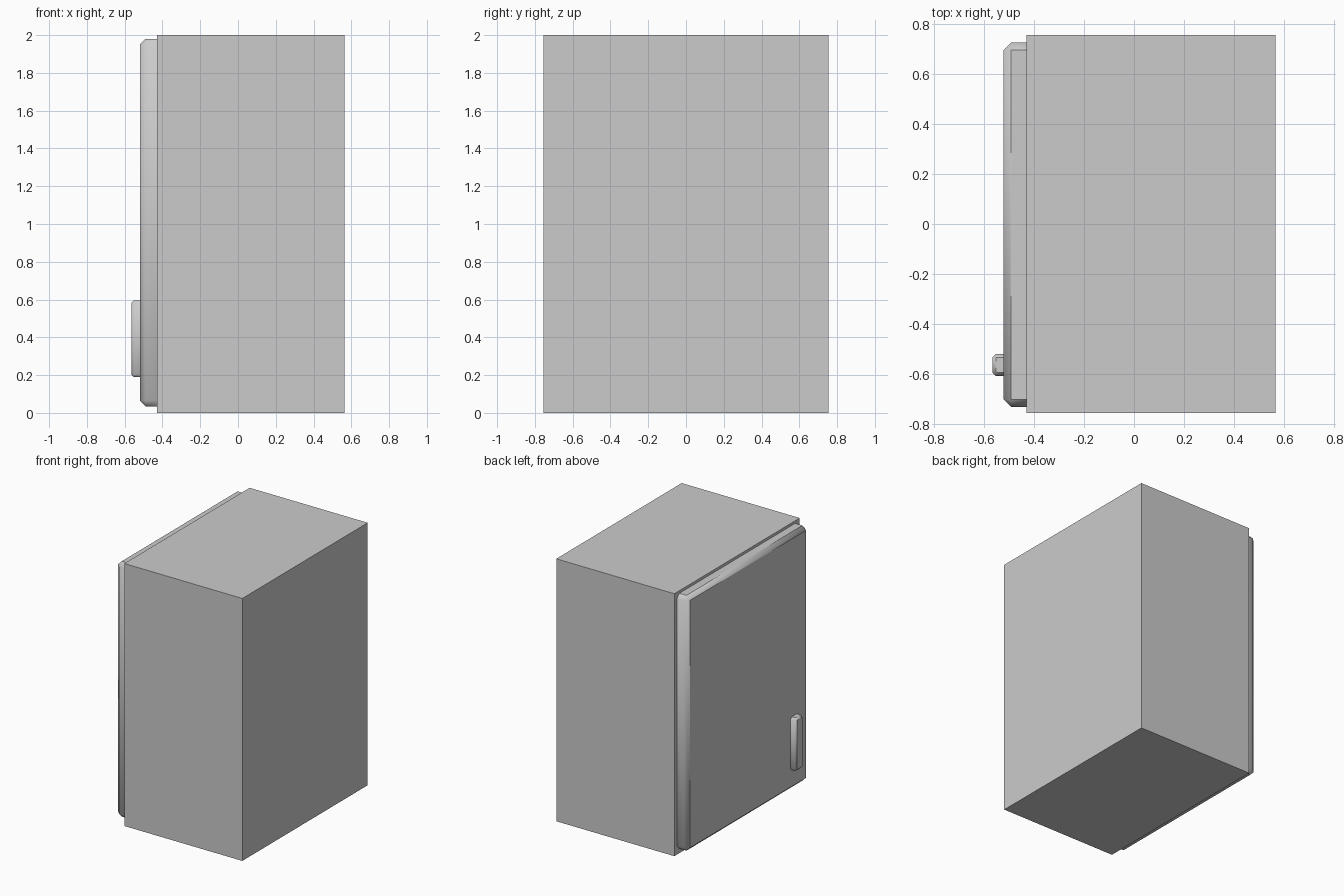
import bpy
import bmesh
from mathutils import Vector

# Remove the default cube
default = bpy.data.objects.get("Cube")
if default:
    bpy.data.objects.remove(default, do_unlink=True)

# Single grey finish
grey = bpy.data.materials.new("light_grey")
grey.use_nodes = True
colour = (0.6, 0.6, 0.6, 1)
grey.diffuse_color = colour
grey.node_tree.nodes["Principled BSDF"].inputs["Base Color"].default_value = colour


def panel(name, low, high, chamfer=0):
    """Box between two corners; every edge except those on the +x side is chamfered."""
    low, high = Vector(low), Vector(high)
    middle, size = (low + high) / 2, high - low
    bm = bmesh.new()
    bmesh.ops.create_cube(bm, size=1)
    bmesh.ops.scale(bm, vec=size, verts=bm.verts)
    if chamfer:
        edges = [e for e in bm.edges if any(v.co.x < 0 for v in e.verts)]
        bmesh.ops.bevel(bm, geom=edges, offset=chamfer, segments=1,
                        profile=0.5, affect='EDGES')
        # Sides blend softly round the upright corners; flat faces stay crisp
        bm.normal_update()
        for face in bm.faces:
            face.smooth = True
        for edge in bm.edges:
            edge.smooth = not any(abs(f.normal.x) > 0.99 or abs(f.normal.z) > 0.99
                                  for f in edge.link_faces)
    mesh = bpy.data.meshes.new(name)
    bm.to_mesh(mesh)
    bm.free()
    mesh.materials.append(grey)
    obj = bpy.data.objects.new(name, mesh)
    obj.location = middle
    bpy.context.collection.objects.link(obj)
    return obj


# Cabinet body, door on its right side, and door handle
panel("cabinet_body", (-0.43, -0.755, 0), (0.565, 0.755, 2))
panel("door", (-0.52, -0.73, 0.035), (-0.43, 0.725, 1.98), chamfer=0.03)
panel("door_handle", (-0.565, -0.607, 0.19), (-0.52, -0.518, 0.595), chamfer=0.014)
